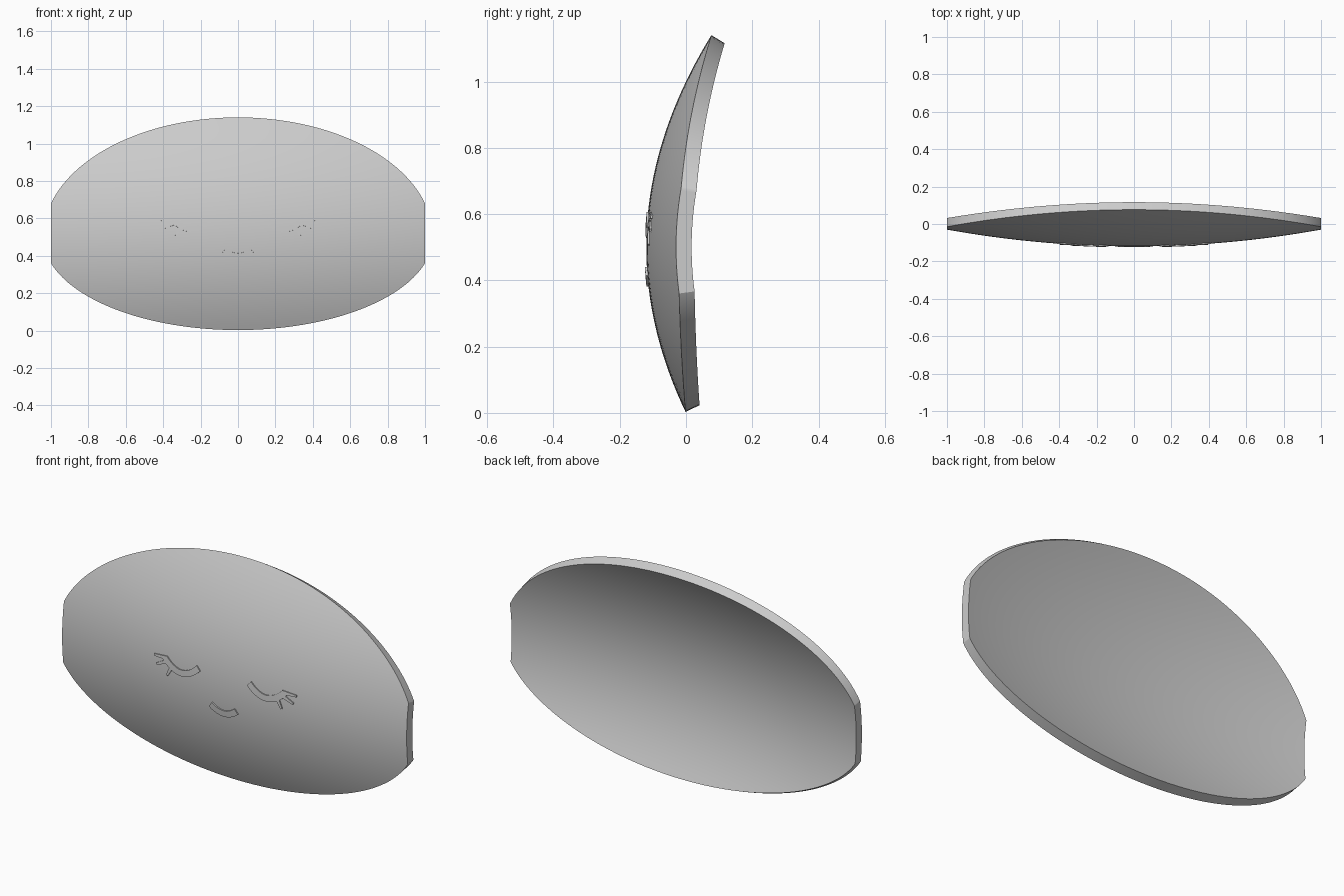
import bpy
import bmesh
from math import sin, cos, sqrt, pi, radians
from mathutils import Vector

cube = bpy.data.objects.get("Cube")
if cube:
    bpy.data.objects.remove(cube)

GREY = (0.6, 0.6, 0.6, 1.0)
mat = bpy.data.materials.new("plain grey")
mat.use_nodes = True
mat.diffuse_color = GREY
mat.node_tree.nodes["Principled BSDF"].inputs["Base Color"].default_value = GREY

MID = 0.5          # height of the deepest point of the bulge
HALF_WIDTH = 1.042  # where the outline ellipse would close
THICKNESS = 0.047


def surface(x, z, depth=0.0):
    """Point on the bulged front, moved inward by depth."""
    y = -0.12 + 0.09 * x * x + 0.48 * (z - MID) ** 2
    inward = Vector((0, 1, -0.96 * (z - MID))).normalized()
    return Vector((x, y, z)) + inward * depth


def slab(name, grid, outer, inner):
    """Closed solid from a grid of (x, z) points laid on the bulge."""
    bm = bmesh.new()
    front, back = ([[bm.verts.new(surface(x, z, d)) for x, z in col] for col in grid]
                   for d in (outer, inner))
    cols, rows = len(grid), len(grid[0])
    for layer in (front, back):
        for i in range(cols - 1):
            for j in range(rows - 1):
                bm.faces.new((layer[i][j], layer[i + 1][j],
                              layer[i + 1][j + 1], layer[i][j + 1]))
    # Rim around the border
    border = ([(i, 0) for i in range(cols)]
              + [(cols - 1, j) for j in range(1, rows)]
              + [(i, rows - 1) for i in range(cols - 2, -1, -1)]
              + [(0, j) for j in range(rows - 2, 0, -1)])
    for (a, b), (c, d) in zip(border, border[1:] + border[:1]):
        bm.faces.new((front[a][b], front[c][d], back[c][d], back[a][b]))
    bmesh.ops.recalc_face_normals(bm, faces=bm.faces)
    mesh = bpy.data.meshes.new(name)
    bm.to_mesh(mesh)
    bm.free()
    mesh.materials.append(mat)
    obj = bpy.data.objects.new(name, mesh)
    bpy.context.collection.objects.link(obj)
    bpy.ops.object.select_all(action='DESELECT')
    obj.select_set(True)
    bpy.context.view_layer.objects.active = obj
    bpy.ops.object.shade_smooth_by_angle(angle=radians(30))
    return obj


def band(name, path, start_half, end_half):
    """Thin raised strip following a path of (x, z) points."""
    pts = [Vector(p) for p in path]
    grid = []
    for i, p in enumerate(pts):
        t = (pts[min(i + 1, len(pts) - 1)] - pts[max(i - 1, 0)]).normalized()
        side = Vector((-t.y, t.x))
        half = start_half + (end_half - start_half) * i / (len(pts) - 1)
        grid.append([tuple(p + side * half * k) for k in (-1, 0, 1)])
    return slab(name, grid, -0.006, 0.003)


def arc(cx, low, half, rise, n=14):
    """Upward-opening curve of (x, z) points."""
    ts = [-1 + 2 * i / n for i in range(n + 1)]
    return [(cx + half * t, low + rise * t * t) for t in ts]


# Curved shell: oval with cut-off ends
COLS, ROWS = 72, 40
shell = []
for i in range(COLS + 1):
    x = sin((i / COLS - 0.5) * pi)
    span = sqrt(1 - (x / HALF_WIDTH) ** 2)
    low, high = MID - 0.497 * span, MID + 0.64 * span
    shell.append([(x, low + (high - low) * j / ROWS) for j in range(ROWS + 1)])
slab("curved_shell", shell, 0.0, THICKNESS)

# Closed eyes with three lashes each
LASHES = [((0.338, 0.594), (0.412, 0.592)),
          ((0.332, 0.578), (0.396, 0.55)),
          ((0.306, 0.558), (0.332, 0.508))]
for side, s in (("left", 1), ("right", -1)):
    band(side + "_eyelid", arc(s * 0.247, 0.543, 0.1, 0.051), 0.016, 0.016)
    for n, (root, tip) in enumerate(LASHES, 1):
        path = [(s * x, z) for x, z in (root, tip)]
        band(f"{side}_lash_{n}", path, 0.01, 0.005)

# Small smile
band("mouth", arc(0, 0.398, 0.075, 0.03), 0.016, 0.016)
